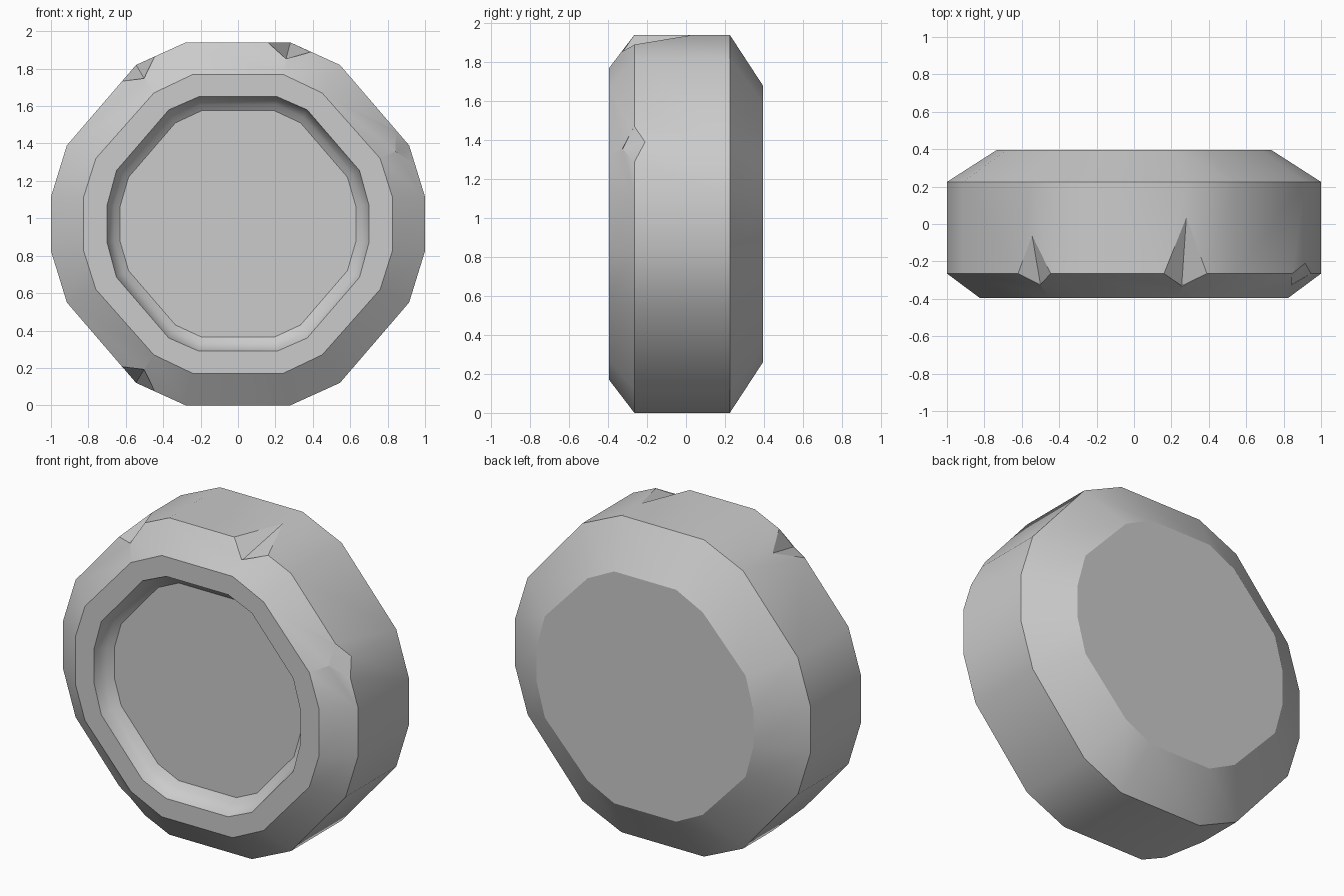
import bpy, bmesh
from mathutils import Vector

if "Cube" in bpy.data.objects:
    bpy.data.objects.remove(bpy.data.objects["Cube"])

CZ = 0.97  # height of the wheel axis


def ring(quarter, y):
    """Mirror four quarter points into a closed 16-sided ring at depth y."""
    right = quarter + [(x, -z) for x, z in reversed(quarter)]
    full = right + [(-x, z) for x, z in reversed(right)]
    return [Vector((x, y, z + CZ)) for x, z in full]


def mix(a, b, t):
    return [(p[0] + (q[0] - p[0]) * t, p[1] + (q[1] - p[1]) * t) for p, q in zip(a, b)]


def make_object(name, bm):
    bmesh.ops.recalc_face_normals(bm, faces=bm.faces[:])
    me = bpy.data.meshes.new(name)
    bm.to_mesh(me)
    bm.free()
    ob = bpy.data.objects.new(name, me)
    bpy.context.collection.objects.link(ob)
    return ob


# Cross-section rings (one quarter each)
outer = [(0.28, 0.97), (0.545, 0.85), (0.915, 0.42), (1.0, 0.145)]
front = [(0.24, 0.80), (0.45, 0.70), (0.76, 0.35), (0.825, 0.145)]
lip = [(0.21, 0.68), (0.37, 0.61), (0.65, 0.285), (0.70, 0.10)]
floor = [(0.195, 0.605), (0.335, 0.54), (0.585, 0.25), (0.63, 0.095)]
back = [(0.21, 0.71), (0.39, 0.62), (0.68, 0.31), (0.735, 0.105)]

# Body: back cap, bevels, rim, front face and rounded recess
rings = [ring(back, 0.395), ring(outer, 0.225), ring(outer, -0.265),
         ring(front, -0.395), ring(lip, -0.395),
         ring(mix(lip, floor, 0.2), -0.35), ring(mix(lip, floor, 0.55), -0.32),
         ring(floor, -0.295)]
bm = bmesh.new()
loops = [[bm.verts.new(p) for p in r] for r in rings]
for a, b in zip(loops, loops[1:]):
    for i in range(16):
        j = (i + 1) % 16
        bm.faces.new((a[i], a[j], b[j], b[i]))
bm.faces.new(loops[0])
bm.faces.new(loops[-1])
body = make_object("wheel_body", bm)

# Chips in the front rim: two rim points, back tip, front tip (x, y, z)
chips = [
    [(0.16, -0.265, 1.94), (0.39, -0.265, 1.889), (0.28, 0.035, 1.94), (0.255, -0.33, 1.845)],
    [(-0.62, -0.265, 1.763), (-0.445, -0.265, 1.895), (-0.545, -0.06, 1.82), (-0.50, -0.325, 1.745)],
    [(-0.62, -0.265, 0.177), (-0.445, -0.265, 0.045), (-0.545, -0.06, 0.12), (-0.50, -0.325, 0.195)],
    [(0.845, -0.265, 1.472), (0.947, -0.265, 1.287), (0.915, -0.21, 1.39), (0.838, -0.325, 1.355)],
]
# Rim points of the two left chips lie on the rim edges
chips[1][0:2] = [(-0.62, -0.265, 1.733), (-0.445, -0.265, 1.865)]
chips[2][0:2] = [(-0.62, -0.265, 0.207), (-0.445, -0.265, 0.075)]
cutters = []
for pts in chips:
    pts = [Vector(p) for p in pts]
    mid = (pts[0] + pts[1]) / 2
    out = Vector((mid.x, 0, mid.z - CZ)).normalized()
    tip = mid + out * 0.3 + Vector((0, -0.15, 0))
    bm = bmesh.new()
    for p in pts + [tip]:
        bm.verts.new(p)
    bmesh.ops.convex_hull(bm, input=bm.verts[:])
    cutter = make_object("chip_cutter", bm)
    cutter.hide_render = True
    cutters.append(cutter)

bpy.context.view_layer.objects.active = body
body.select_set(True)
for cutter in cutters:
    mod = body.modifiers.new("chip", 'BOOLEAN')
    mod.object = cutter
    mod.operation = 'DIFFERENCE'
    mod.solver = 'EXACT'
    bpy.ops.object.modifier_apply(modifier=mod.name)
for cutter in cutters:
    bpy.data.objects.remove(cutter)
bpy.ops.object.shade_smooth_by_angle(angle=0.47)
